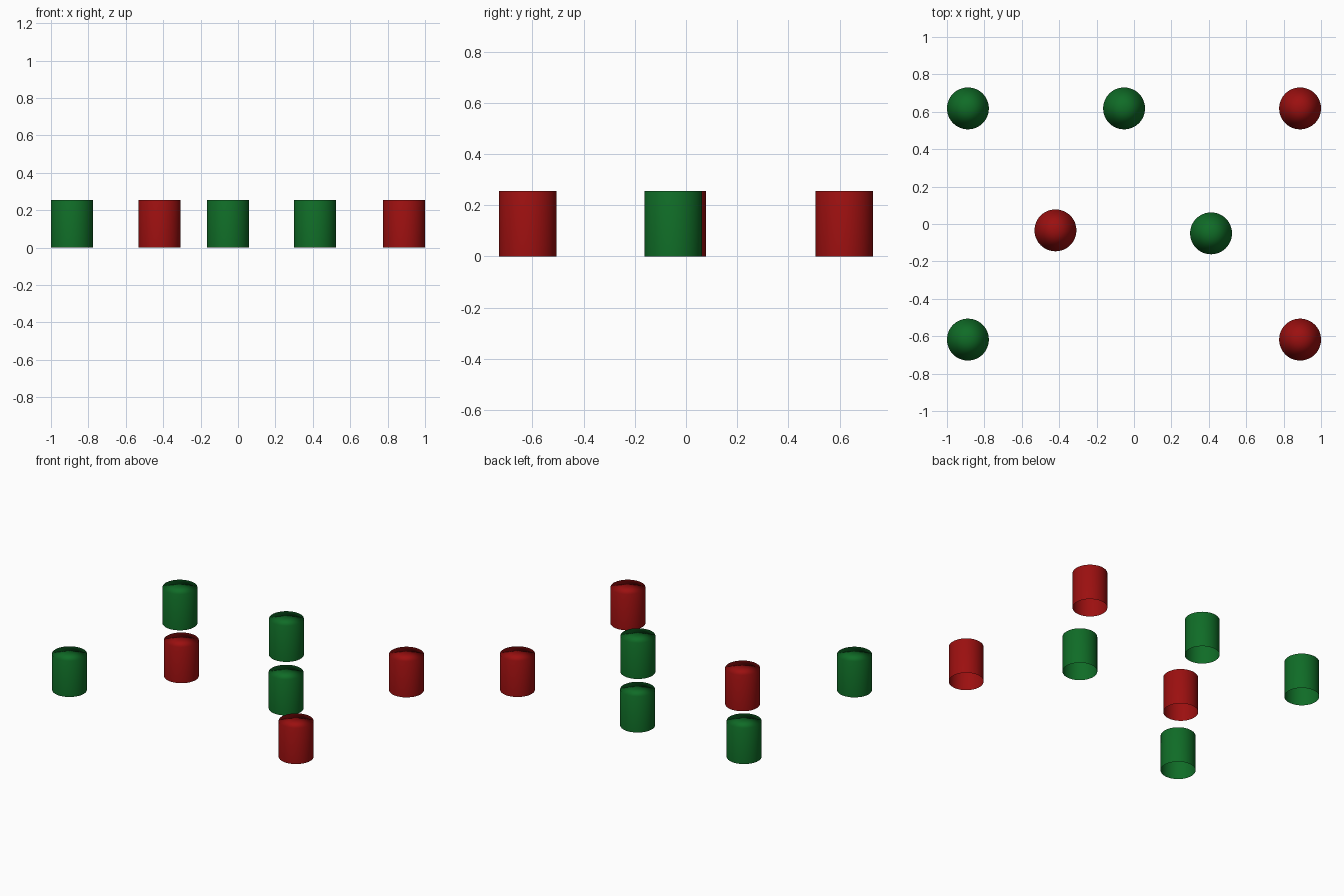
import bpy, bmesh, math

if "Cube" in bpy.data.objects:
    bpy.data.objects.remove(bpy.data.objects["Cube"])

RADIUS, HEIGHT, SIDES = 0.112, 0.255, 48


def make_material(name, rgb):
    mat = bpy.data.materials.new(name)
    mat.diffuse_color = (*rgb, 1.0)
    mat.use_nodes = True
    mat.node_tree.nodes["Principled BSDF"].inputs["Base Color"].default_value = mat.diffuse_color
    return mat


red = make_material("dark red", (0.33, 0.005, 0.005))
green = make_material("dark green", (0.005, 0.15, 0.02))


# One shared can shape: a fan cap on top, smooth sides, open underneath
def make_can(name, mat):
    bm = bmesh.new()
    angles = [2 * math.pi * i / SIDES for i in range(SIDES)]
    low, high = [[bm.verts.new((RADIUS * math.cos(a), RADIUS * math.sin(a), z))
                  for a in angles] for z in (0, HEIGHT)]
    centre = bm.verts.new((0, 0, HEIGHT))
    for i in range(SIDES):
        j = (i + 1) % SIDES
        bm.faces.new((low[i], low[j], high[j], high[i]))
        bm.faces.new((high[i], high[j], centre))
    for f in bm.faces:
        f.smooth = True
    mesh = bpy.data.meshes.new(name)
    bm.to_mesh(mesh)
    bm.free()
    mesh.materials.append(mat)
    return mesh


meshes = {"red": make_can("red_can", red), "green": make_can("green_can", green)}

# Marker cans: name, colour, x, y
CANS = [
    ("back_left_can", "green", -0.888, 0.618),
    ("back_middle_can", "green", -0.053, 0.618),
    ("back_right_can", "red", 0.888, 0.618),
    ("centre_left_can", "red", -0.42, -0.034),
    ("centre_right_can", "green", 0.412, -0.05),
    ("front_left_can", "green", -0.888, -0.618),
    ("front_right_can", "red", 0.888, -0.618),
]
for name, colour, x, y in CANS:
    obj = bpy.data.objects.new(name, meshes[colour])
    obj.location = (x, y, 0)
    bpy.context.collection.objects.link(obj)
    # Large side faces dominate the rim shading, so the cap looks domed
    mod = obj.modifiers.new("soft cap shading", 'WEIGHTED_NORMAL')
    mod.mode = 'FACE_AREA'
